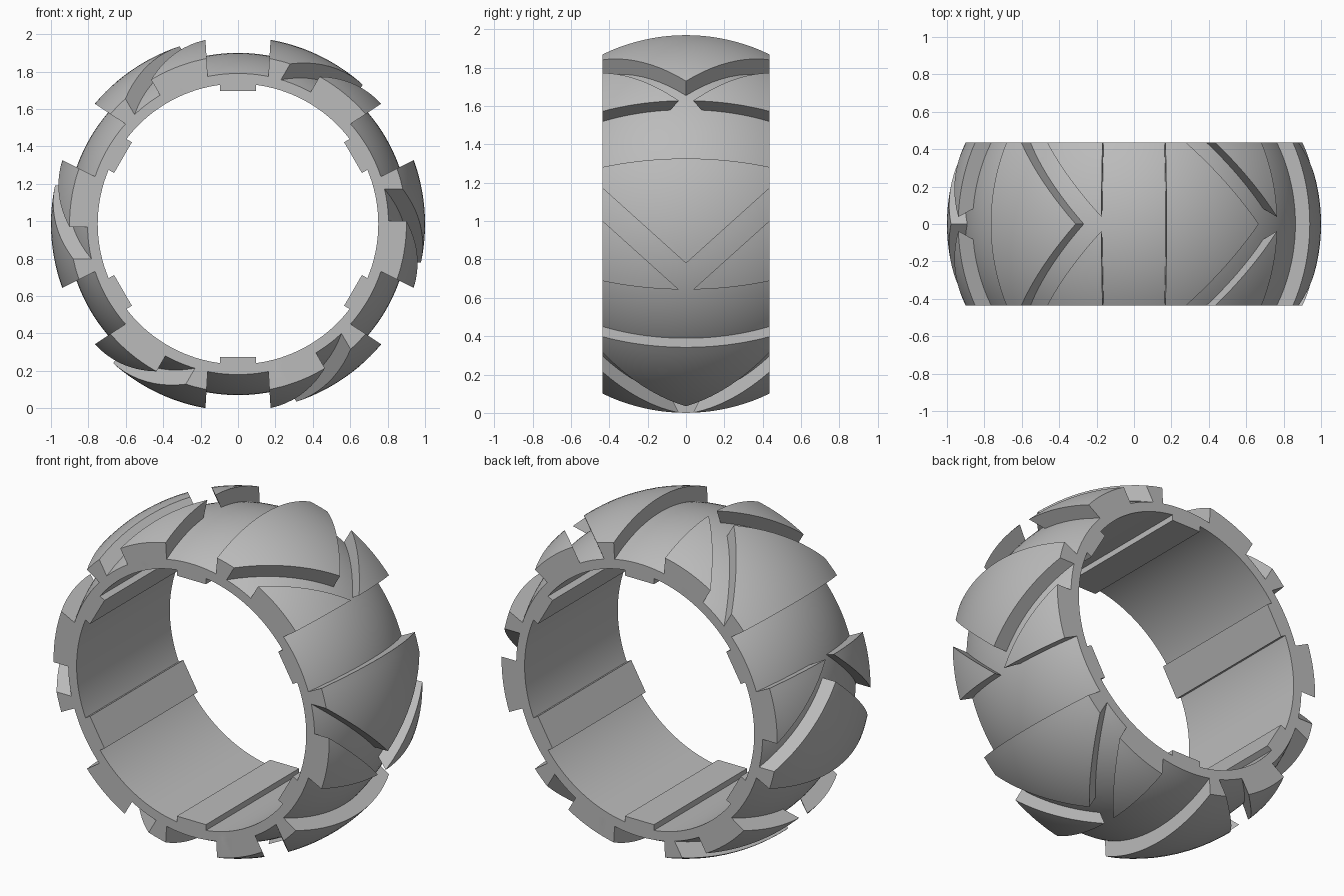
import bpy, bmesh
from math import sqrt, pi, tau
from mathutils import Matrix

HALF = 0.435       # half width of the tyre
BORE = 0.75        # inner radius
TREAD_R = 1.0      # crown radius of the raised tread
FLOOR_R = 0.915    # crown radius of the groove floor
CENTRE_Z = 0.985
STEPS = 144
REPEATS = 6

cube = bpy.data.objects.get("Cube")
if cube:
    bpy.data.objects.remove(cube, do_unlink=True)

grey = bpy.data.materials.new("rubber_grey")
grey.use_nodes = True
colour = (0.5, 0.5, 0.5, 1)
grey.diffuse_color = colour
grey.node_tree.nodes["Principled BSDF"].inputs["Base Color"].default_value = colour


def make_object(name, bm):
    bmesh.ops.recalc_face_normals(bm, faces=bm.faces)
    mesh = bpy.data.meshes.new(name)
    bm.to_mesh(mesh)
    bm.free()
    mesh.materials.append(grey)
    ob = bpy.data.objects.new(name, mesh)
    bpy.context.collection.objects.link(ob)
    return ob


def crowned_ring(name, inner, crown, rows=20):
    """Lathe a closed profile: flat bore and sides, spherical outside."""
    ys = [HALF * (2 * i / rows - 1) for i in range(rows + 1)]
    profile = [(inner, HALF), (inner, -HALF)]
    profile += [(sqrt(crown * crown - y * y), y) for y in ys]
    bm = bmesh.new()
    rings = []
    for s in range(STEPS):
        turn = Matrix.Rotation(tau * s / STEPS, 3, 'Y')
        rings.append([bm.verts.new(turn @ Matrix.Translation((r, y, 0)).translation)
                      for r, y in profile])
    n = len(profile)
    for s in range(STEPS):
        a, b = rings[s], rings[(s + 1) % STEPS]
        for i in range(n):
            j = (i + 1) % n
            bm.faces.new((a[i], a[j], b[j], b[i]))
    return make_object(name, bm)


def repeated_prism(name, points, extrude, first_angle):
    """Extrude a polygon and repeat it around the axle."""
    bm = bmesh.new()
    for k in range(REPEATS):
        turn = Matrix.Rotation(-(first_angle + tau * k / REPEATS), 3, 'Y')
        face = bm.faces.new([bm.verts.new(p) for p in points])
        ext = bmesh.ops.extrude_face_region(bm, geom=[face], use_keep_orig=True)
        top = [g for g in ext["geom"] if isinstance(g, bmesh.types.BMVert)]
        bmesh.ops.translate(bm, verts=top, vec=extrude)
        bmesh.ops.rotate(bm, verts=list(face.verts) + top, cent=(0, 0, 0), matrix=turn)
    return make_object(name, bm)


def combine(target, other, operation):
    mod = target.modifiers.new(operation, 'BOOLEAN')
    mod.operation, mod.solver, mod.object = operation, 'EXACT', other
    bpy.context.view_layer.objects.active = target
    bpy.ops.object.modifier_apply(modifier=mod.name)
    bpy.data.objects.remove(other, do_unlink=True)


# Raised tread and carcass
tread = crowned_ring("tread", 0.78, TREAD_R)
tyre = crowned_ring("tyre", BORE, FLOOR_R)

# Straight notches across the tread, between the blocks
notch = [(0.72, -0.6, -0.158), (0.72, -0.6, 0.158),
         (1.1, -0.6, 0.181), (1.1, -0.6, -0.181)]
combine(tread, repeated_prism("notch_cutter", notch, (0, 1.2, 0), pi / 6), 'DIFFERENCE')

# V groove through each block
apex, rise, width, reach = -0.205, 0.9, 0.17, 0.5
upper = [(0.7, y, apex + rise * abs(y)) for y in (-reach, 0, reach)]
lower = [(x, y, z - width) for x, y, z in reversed(upper)]
combine(tread, repeated_prism("chevron_cutter", upper + lower, (0.4, 0, 0), 0), 'DIFFERENCE')

# Keys standing inward from the bore
key = [(0.71, -HALF, -0.095), (0.71, -HALF, 0.095),
       (0.77, -HALF, 0.095), (0.77, -HALF, -0.095)]
keys = repeated_prism("bore_keys", key, (0, 2 * HALF, 0), pi / 6)

combine(tyre, tread, 'UNION')
combine(tyre, keys, 'UNION')
tyre.location.z = CENTRE_Z

bpy.ops.object.select_all(action='DESELECT')
tyre.select_set(True)
bpy.context.view_layer.objects.active = tyre
bpy.ops.object.shade_smooth_by_angle(angle=pi / 7)
